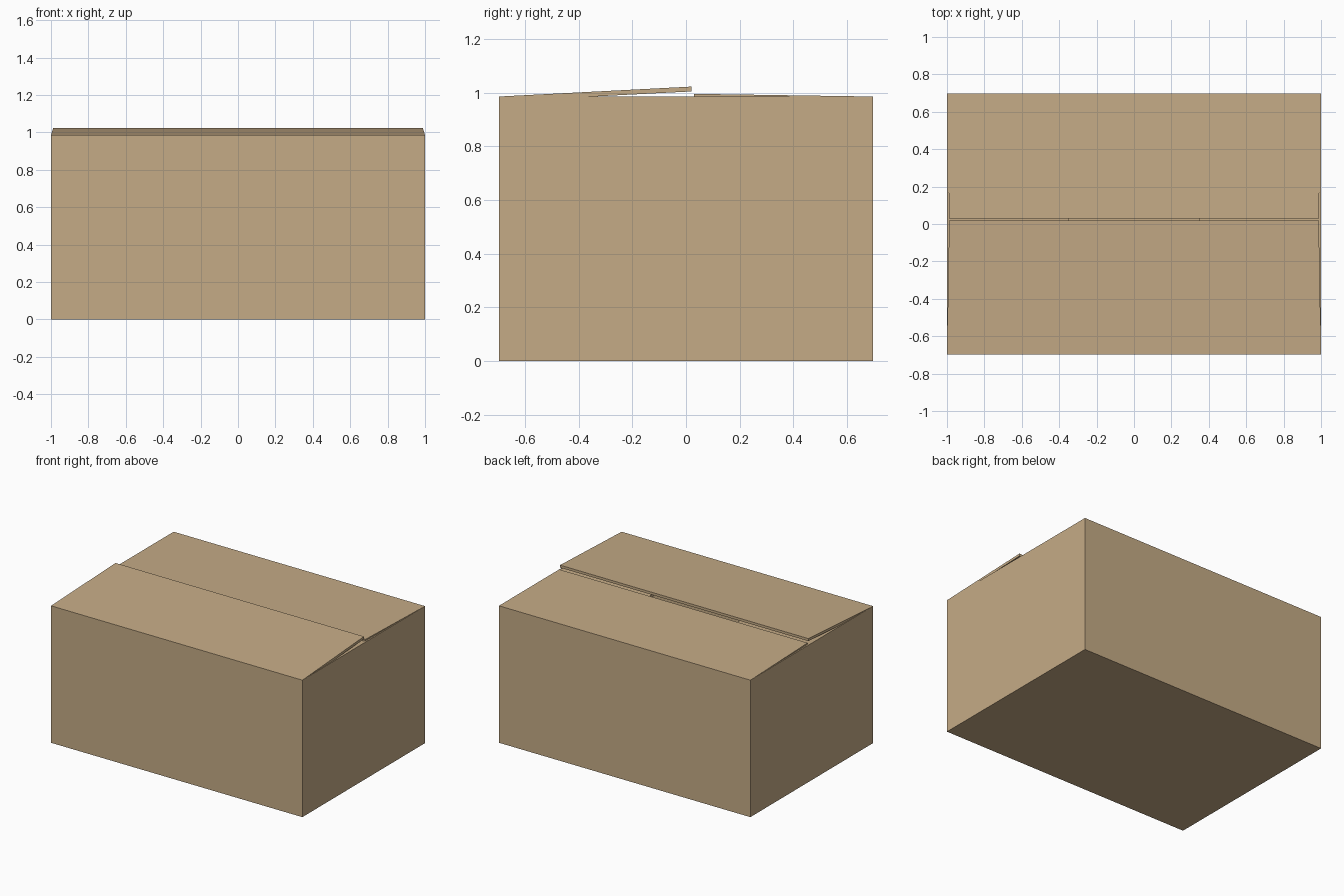
import bpy, bmesh

if "Cube" in bpy.data.objects:
    bpy.data.objects.remove(bpy.data.objects["Cube"])

HX, HY, H, T = 1.0, 0.697, 0.985, 0.018   # half width, half depth, height, board thickness

card = bpy.data.materials.new("cardboard")
card.diffuse_color = (0.56, 0.41, 0.24, 1)
card.use_nodes = True
card.node_tree.nodes["Principled BSDF"].inputs["Base Color"].default_value = card.diffuse_color


def finish(name, bm):
    bmesh.ops.recalc_face_normals(bm, faces=bm.faces)
    me = bpy.data.meshes.new(name)
    bm.to_mesh(me)
    bm.free()
    me.materials.append(card)
    ob = bpy.data.objects.new(name, me)
    bpy.context.collection.objects.link(ob)


def flap(name, top):
    """Sheet from four top corners, thickened straight down."""
    bm = bmesh.new()
    face = bm.faces.new([bm.verts.new(p) for p in top])
    ext = bmesh.ops.extrude_face_region(bm, geom=[face], use_keep_orig=True)
    low = [v for v in ext["geom"] if isinstance(v, bmesh.types.BMVert)]
    bmesh.ops.translate(bm, verts=low, vec=(0, 0, -T))
    finish(name, bm)


# Open carton: block with its top inset to the rim and pushed down
bm = bmesh.new()
bmesh.ops.create_cube(bm, size=1)
for v in bm.verts:
    v.co = (v.co.x * 2 * HX, v.co.y * 2 * HY, (v.co.z + 0.5) * H)
top = max(bm.faces, key=lambda f: f.calc_center_median().z)
bmesh.ops.inset_region(bm, faces=[top], thickness=0.01)
cavity = bmesh.ops.extrude_discrete_faces(bm, faces=[top])["faces"][0]
bmesh.ops.translate(bm, verts=cavity.verts, vec=(0, 0, T - H))
finish("carton_body", bm)

# Long closing flaps: the front one sits raised, the back one nearly flat
for name, s, tip_y, tip_z in (("front_flap", -1, 0.02, 1.022),
                              ("back_flap", 1, 0.03, 0.995)):
    flap(name, [(-HX, s * HY, H), (HX, s * HY, H),
                (HX - 0.012, tip_y, tip_z), (-HX + 0.012, tip_y, tip_z)])

# Short side flaps folded in underneath
for name, s in (("left_inner_flap", -1), ("right_inner_flap", 1)):
    flap(name, [(s * HX, -HY, H), (s * HX, HY, H),
                (s * 0.35, HY - 0.02, 0.93), (s * 0.35, -HY + 0.02, 0.93)])
